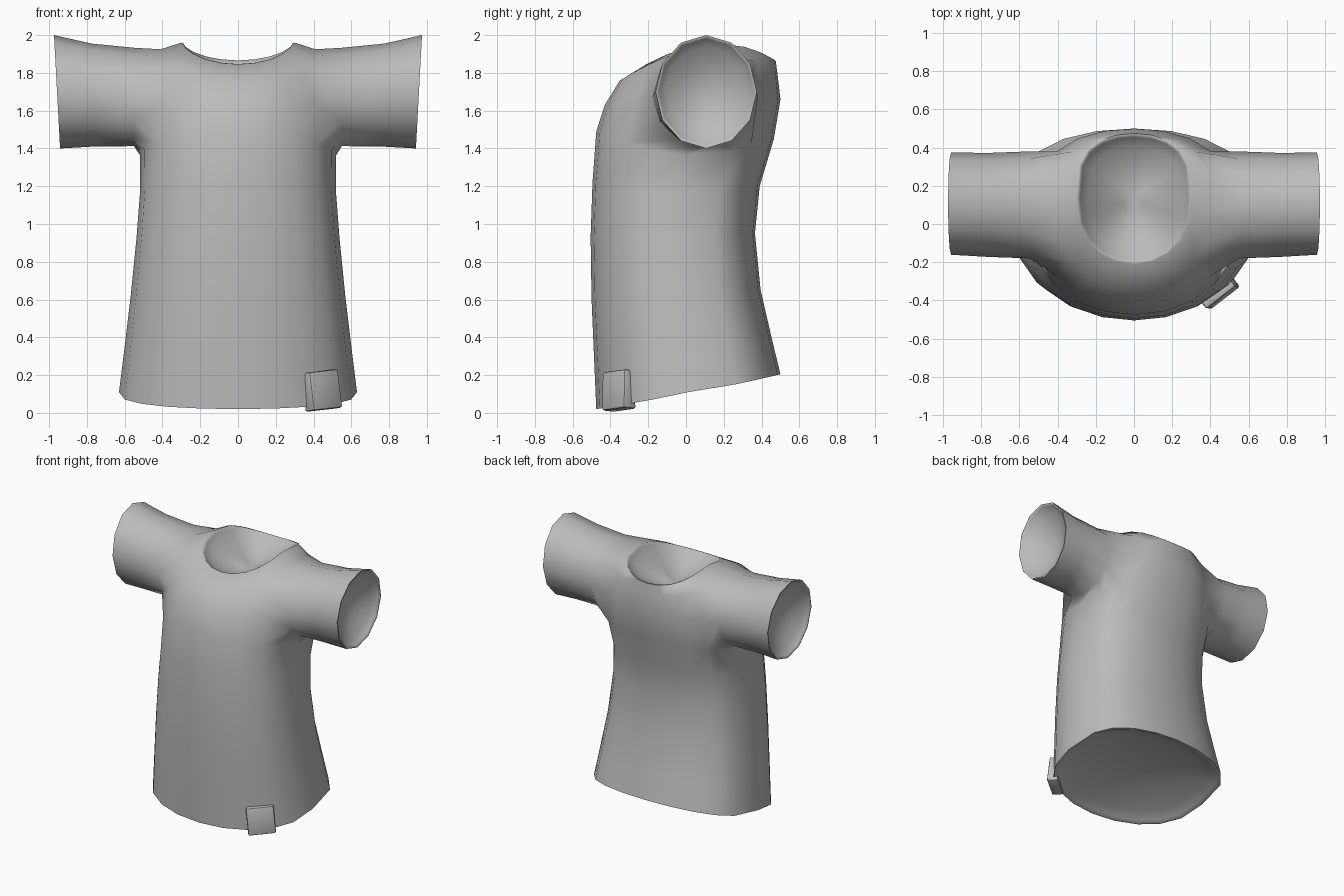
import bpy
import bmesh
from math import sin, cos, pi, radians
from mathutils import Matrix, Vector

old = bpy.data.objects.get("Cube")
if old:
    bpy.data.objects.remove(old, do_unlink=True)

cloth = bpy.data.materials.new("grey_cloth")
cloth.use_nodes = True
GREY = (0.5, 0.5, 0.5, 1)
cloth.diffuse_color = GREY
cloth.node_tree.nodes["Principled BSDF"].inputs["Base Color"].default_value = GREY

SIDES = 20


def make_object(name, bm):
    bmesh.ops.recalc_face_normals(bm, faces=bm.faces[:])
    mesh = bpy.data.meshes.new(name)
    bm.to_mesh(mesh)
    bm.free()
    mesh.materials.append(cloth)
    obj = bpy.data.objects.new(name, mesh)
    bpy.context.collection.objects.link(obj)
    bpy.ops.object.select_all(action="DESELECT")
    obj.select_set(True)
    bpy.context.view_layer.objects.active = obj
    return obj


def torso_ring(bm, y_front, y_back, half_width, z_front, z_back, z_side, z_power):
    ring = []
    for k in range(SIDES):
        a = 2 * pi * k / SIDES
        s = abs(sin(a))
        front = sin(a) < 0
        reach = (y_back - y_front) / 2
        y = (y_front + y_back) / 2 + (-reach * s ** 0.8 if front else reach * s ** 0.56)
        z = z_side + ((z_front if front else z_back) - z_side) * s ** z_power
        ring.append(bm.verts.new((half_width * cos(a), y, z)))
    return ring


def bridge(bm, a, b, skip=()):
    n = len(a)
    for k in range(n):
        if k not in skip:
            j = (k + 1) % n
            bm.faces.new((a[k], a[j], b[j], b[k]))


def hollow(bm, rim, inward, depth):
    """Close an opening with a narrow cloth edge and a shallow bowl behind it."""
    centre = sum((v.co for v in rim), Vector()) / len(rim)
    inward = Vector(inward).normalized()
    loop = rim
    for scale in (0.97, 0.94, 0.8, 0.6, 0.4, 0.2):
        drop = 0 if loop is rim else depth * (1 - scale ** 2)
        ring = [bm.verts.new(centre + (v.co - centre) * scale + inward * drop) for v in rim]
        bridge(bm, loop, ring)
        loop = ring
    tip = bm.verts.new(centre + inward * depth)
    for k in range(len(loop)):
        bm.faces.new((loop[k], loop[(k + 1) % len(loop)], tip))


# Torso rings from hem to neckline:
# front y, back y, half width, front z, back z, side z, curve of the height
TORSO = [
    (-0.475, 0.50, 0.63, 0.02, 0.205, 0.11, 0.7),
    (-0.485, 0.455, 0.605, 0.25, 0.39, 0.31, 0.7),
    (-0.50, 0.395, 0.568, 0.60, 0.65, 0.62, 1),
    (-0.505, 0.365, 0.537, 0.93, 0.95, 0.93, 1),
    (-0.495, 0.39, 0.518, 1.22, 1.20, 1.18, 1.25),
    (-0.475, 0.465, 0.52, 1.49, 1.45, 1.365, 1.25),
    (-0.43, 0.50, 0.50, 1.63, 1.66, 1.66, 1.25),
    (-0.35, 0.485, 0.41, 1.76, 1.79, 1.925, 1.25),
    (-0.21, 0.475, 0.30, 1.845, 1.865, 1.96, 1.25),
]
# Sleeve rings from armhole to cuff: x, x lean, y centre, y radius, bottom z, top z
SLEEVE = [
    (0.55, 0.0, 0.10, 0.28, 1.412, 1.933),
    (0.77, 0.005, 0.10, 0.272, 1.41, 1.955),
    (0.958, 0.016, 0.107, 0.268, 1.40, 2.0),
]
ARMPIT = 5  # torso ring where the armhole starts

# Shirt body with two open armholes
bm = bmesh.new()
rings = [torso_ring(bm, *spec) for spec in TORSO]
armhole_columns = (18, 19, 0, 1, 8, 9, 10, 11)
for i in range(len(rings) - 1):
    in_armhole = ARMPIT <= i < ARMPIT + 2
    bridge(bm, rings[i], rings[i + 1], armhole_columns if in_armhole else ())

# Sleeves grow out of the armhole borders
low, mid, high = rings[ARMPIT:ARMPIT + 3]
for side in (1, -1):
    def column(k):
        return k % SIDES if side > 0 else SIDES // 2 - k
    loop = [low[column(k)] for k in range(-2, 3)] + [mid[column(2)]]
    loop += [high[column(k)] for k in range(2, -3, -1)] + [mid[column(-2)]]
    for x, lean, yc, ry, bottom, top in SLEEVE:
        ring = []
        for i in range(len(loop)):
            a = radians(210 + 30 * i)
            z = (bottom + top) / 2 + sin(a) * (top - bottom) / 2
            ring.append(bm.verts.new((side * (x + lean * sin(a)), yc + ry * cos(a), z)))
        bridge(bm, loop, ring)
        loop = ring
    hollow(bm, loop, (-side, 0, 0), 0.12)

# Neck and hem openings
hollow(bm, rings[-1], (0, 0, -1), 0.15)
hollow(bm, rings[0], (0, -0.19, 1), 0.1)

bmesh.ops.delete(bm, geom=[v for v in bm.verts if not v.link_faces], context="VERTS")
make_object("shirt", bm)
bpy.ops.object.shade_smooth_by_angle(angle=radians(65))

# Small folded tag over the front hem, its lower edge turned in under the cloth
bm = bmesh.new()
bmesh.ops.create_cube(bm, size=1)
for v in bm.verts:
    v.co = Vector((v.co.x * 0.195, v.co.y * 0.05, v.co.z * 0.205))
    if v.co.y > 0 and v.co.z < 0:
        v.co.y += 0.035
place = (Matrix.Translation((0.452, -0.367, 0.12)) @ Matrix.Rotation(radians(38), 4, "Z")
         @ Matrix.Rotation(radians(-5), 4, "Y") @ Matrix.Rotation(radians(-5), 4, "X"))
bmesh.ops.transform(bm, matrix=place, verts=bm.verts)
tag = make_object("hem_tag", bm)
rounding = tag.modifiers.new("rounded_edges", "BEVEL")
rounding.width = 0.012
rounding.segments = 2
bpy.ops.object.modifier_apply(modifier=rounding.name)
bpy.ops.object.shade_smooth_by_angle(angle=radians(40))
